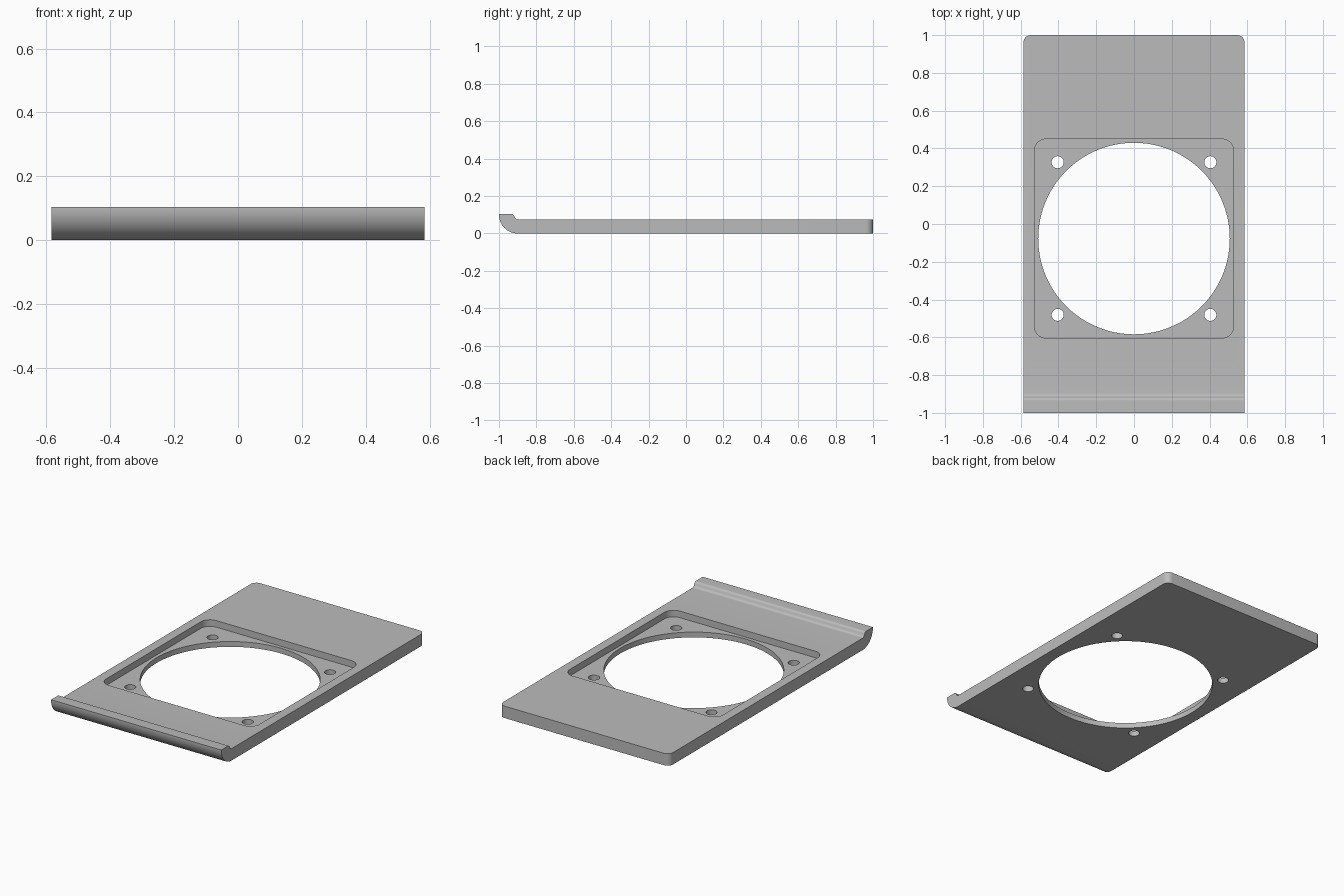
import bpy, bmesh
from math import cos, sin, pi
from mathutils import Matrix

if "Cube" in bpy.data.objects:
    bpy.data.objects.remove(bpy.data.objects["Cube"])

HALF_W, TOP, LIP_TOP = 0.585, 0.074, 0.104
FLOOR = 0.033          # recess floor height
HOLE_Y = -0.077        # centre of the recess and bore


def arc(cy, cz, r, start, end, steps):
    """Points on an arc in the YZ plane, angles in degrees."""
    angles = [(start + (end - start) * i / steps) * pi / 180 for i in range(steps + 1)]
    return [(cy + r * cos(a), cz + r * sin(a)) for a in angles]


def make_object(name, bm):
    bmesh.ops.recalc_face_normals(bm, faces=bm.faces)
    mesh = bpy.data.meshes.new(name)
    bm.to_mesh(mesh)
    bm.free()
    obj = bpy.data.objects.new(name, mesh)
    bpy.context.collection.objects.link(obj)
    return obj


def round_edges(bm, edges, radius):
    bmesh.ops.bevel(bm, geom=edges, offset=radius, offset_type='OFFSET',
                    segments=8, profile=0.5, affect='EDGES')


def upright(edge):
    a, b = edge.verts
    return (a.co - b.co).xy.length < 1e-5


def cylinder(name, x, y, radius, sides):
    bm = bmesh.new()
    bmesh.ops.create_cone(bm, cap_ends=True, segments=sides, radius1=radius,
                          radius2=radius, depth=0.4,
                          matrix=Matrix.Translation((x, y, 0)))
    return make_object(name, bm)


# Plate with curled front lip: side profile swept across the width
profile = [(1, 0), (1, TOP)]
profile += arc(-0.897, TOP + 0.02, 0.02, 270, 205, 7)      # concave fillet
profile += arc(-0.935, LIP_TOP - 0.018, 0.018, 25, 90, 7)  # rounded crest
profile += [(-1, LIP_TOP)]
profile += arc(-0.9, 0.1, 0.1, 180, 270, 16)               # curled underside
bm = bmesh.new()
side = bm.faces.new([bm.verts.new((-HALF_W, y, z)) for y, z in profile])
swept = bmesh.ops.extrude_face_region(bm, geom=[side], use_keep_orig=True)["geom"]
bmesh.ops.translate(bm, vec=(2 * HALF_W, 0, 0),
                    verts=[v for v in swept if isinstance(v, bmesh.types.BMVert)])
bmesh.ops.recalc_face_normals(bm, faces=bm.faces)
round_edges(bm, [e for e in bm.edges if upright(e) and e.verts[0].co.y > 0.9], 0.038)
plate = make_object("mounting_plate", bm)

# Rounded square recess
bm = bmesh.new()
bmesh.ops.create_cube(bm, size=1, matrix=Matrix.Translation((0, HOLE_Y, FLOOR + 0.15))
                      @ Matrix.Diagonal((1.054, 1.054, 0.3, 1)))
round_edges(bm, [e for e in bm.edges if upright(e)], 0.062)
cutters = [make_object("recess_cutter", bm)]

# Large bore and four screw holes
cutters.append(cylinder("bore_cutter", 0, HOLE_Y, 0.507, 96))
for sx in (-1, 1):
    for sy in (-1, 1):
        cutters.append(cylinder("screw_hole_cutter", sx * 0.404,
                                HOLE_Y + sy * 0.404, 0.032, 32))

for cutter in cutters:
    cutter.hide_render = True
    cut = plate.modifiers.new(cutter.name, 'BOOLEAN')
    cut.operation, cut.solver, cut.object = 'DIFFERENCE', 'EXACT', cutter

# Bake the cuts and drop the cutters
depsgraph = bpy.context.evaluated_depsgraph_get()
baked = bpy.data.meshes.new_from_object(plate.evaluated_get(depsgraph))
plate.modifiers.clear()
plate.data = baked
for cutter in cutters:
    bpy.data.objects.remove(cutter)

# Single grey material
grey = bpy.data.materials.new("plain_grey")
grey.use_nodes = True
colour = (0.5, 0.5, 0.5, 1)
grey.diffuse_color = colour
grey.node_tree.nodes["Principled BSDF"].inputs["Base Color"].default_value = colour
plate.data.materials.clear()
plate.data.materials.append(grey)

# Smooth the curved walls, keep edges sharp
bpy.ops.object.select_all(action='DESELECT')
plate.select_set(True)
bpy.context.view_layer.objects.active = plate
bpy.ops.object.shade_smooth_by_angle(angle=pi / 6)
